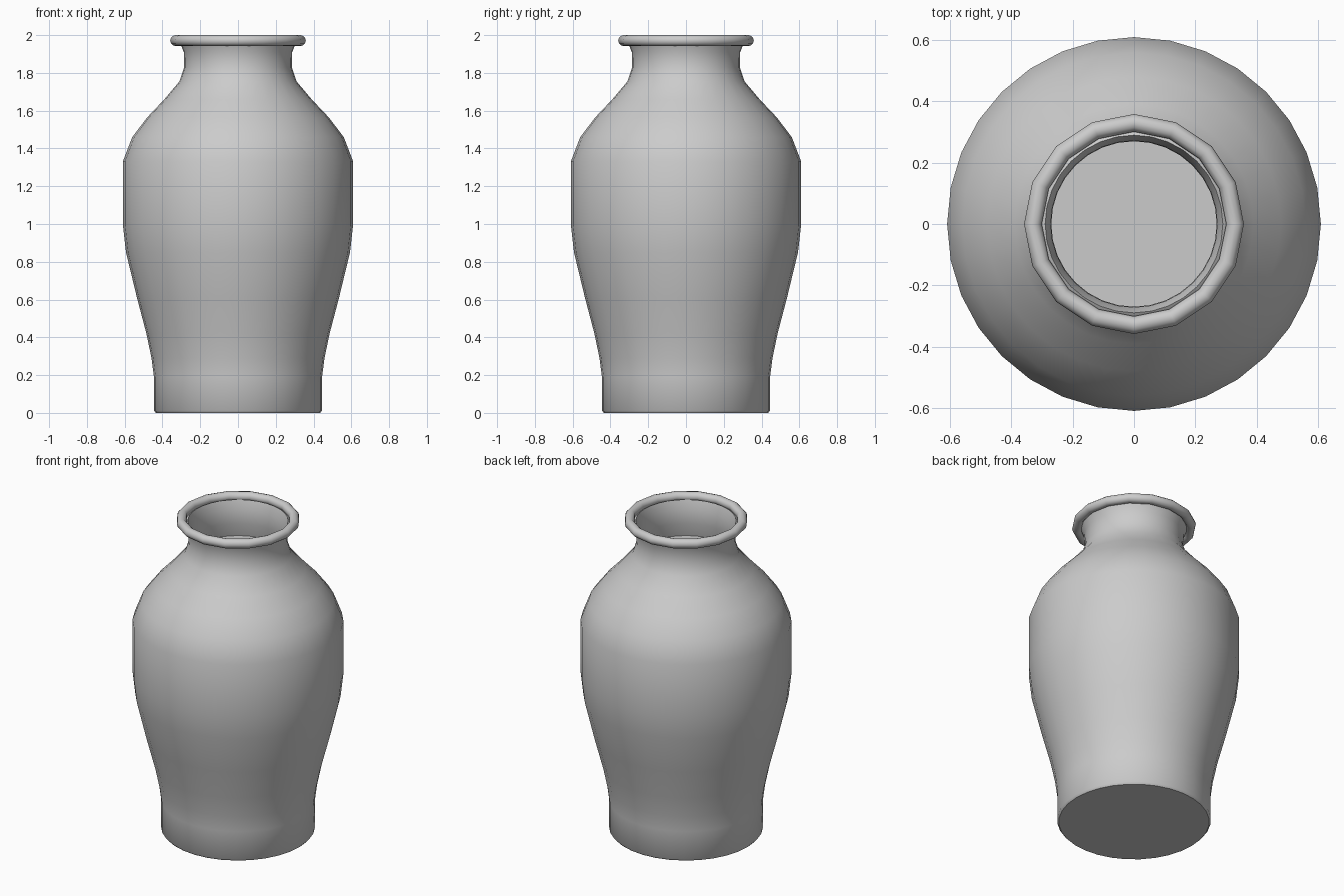
import bpy, bmesh, math

if "Cube" in bpy.data.objects:
    bpy.data.objects.remove(bpy.data.objects["Cube"])


def lathe(name, profile, sides, angle=40):
    """Revolve an (r, z) profile around z; r = 0 ends close to a point."""
    bm = bmesh.new()
    verts = [bm.verts.new((r, 0, z)) for r, z in profile]
    edges = [bm.edges.new(pair) for pair in zip(verts, verts[1:])]
    bmesh.ops.spin(bm, geom=verts + edges, cent=(0, 0, 0), axis=(0, 0, 1),
                   angle=2 * math.pi, steps=sides, use_merge=True)
    bmesh.ops.remove_doubles(bm, verts=bm.verts[:], dist=1e-4)
    bmesh.ops.recalc_face_normals(bm, faces=bm.faces[:])
    mesh = bpy.data.meshes.new(name)
    bm.to_mesh(mesh)
    bm.free()
    obj = bpy.data.objects.new(name, mesh)
    bpy.context.collection.objects.link(obj)
    bpy.ops.object.select_all(action='DESELECT')
    obj.select_set(True)
    bpy.context.view_layer.objects.active = obj
    bpy.ops.object.shade_smooth_by_angle(angle=math.radians(angle))
    return obj


# Body: base, belly, shoulder, neck, then down the inside to a shallow floor
lathe("vase_body", [
    (0, 0), (0.435, 0), (0.445, 0.012), (0.445, 0.19), (0.458, 0.29),
    (0.485, 0.42), (0.535, 0.61), (0.593, 0.85), (0.61, 1.0), (0.61, 1.33),
    (0.56, 1.46), (0.48, 1.565), (0.39, 1.66), (0.31, 1.755),
    (0.285, 1.83), (0.287, 1.91), (0.305, 1.955),
    (0.29, 1.965), (0.272, 1.91), (0.27, 1.82), (0.29, 1.735), (0, 1.735),
], 32)

# Rolled rim around the mouth
bpy.ops.mesh.primitive_torus_add(major_segments=16, minor_segments=12,
                                 major_radius=0.33, minor_radius=0.029,
                                 location=(0, 0, 1.971))
rim = bpy.context.object
rim.name = "rim"
bpy.ops.object.shade_smooth_by_angle(angle=math.radians(40))
